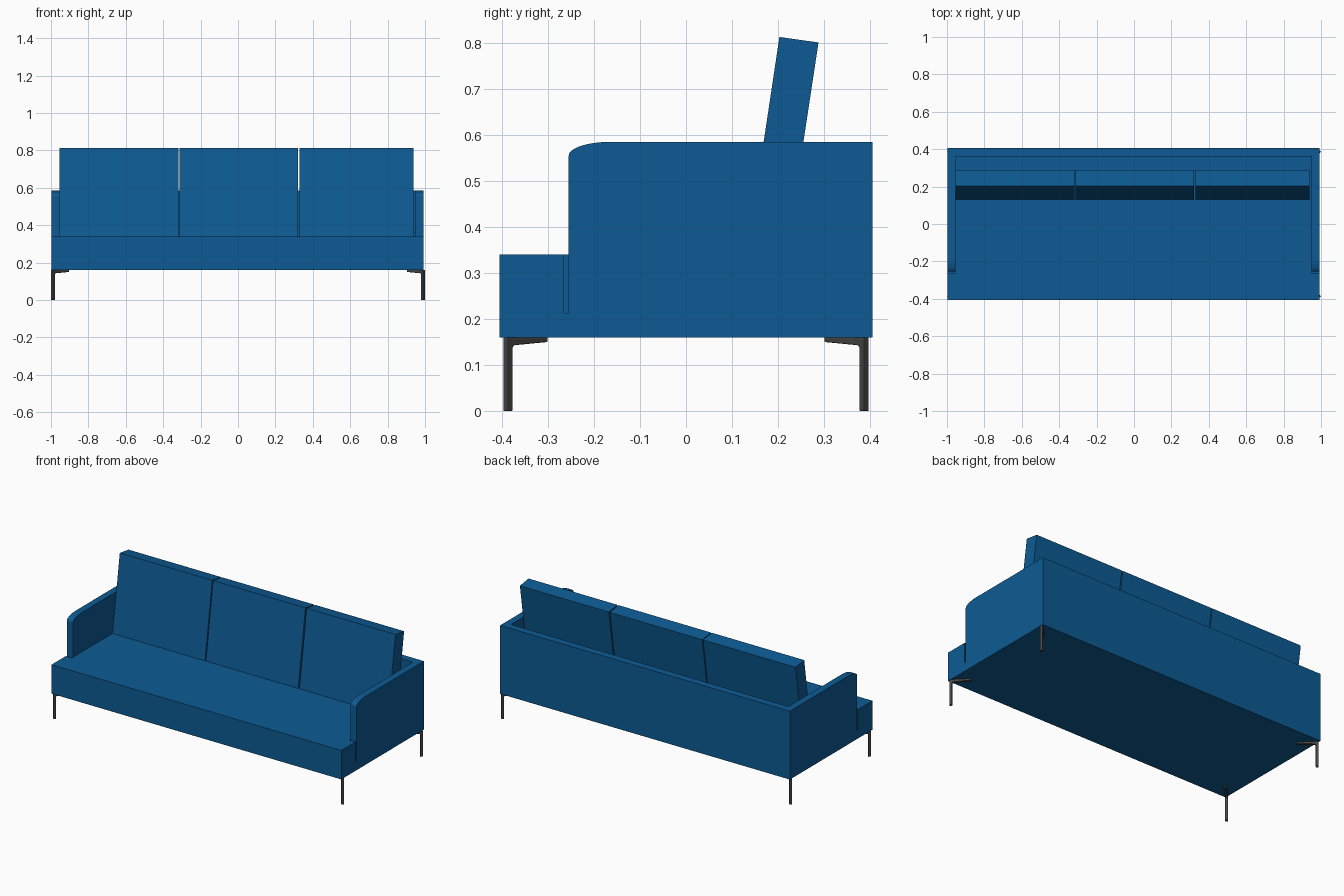
import bpy, math
from mathutils import Matrix, Vector

if "Cube" in bpy.data.objects:
    bpy.data.objects.remove(bpy.data.objects["Cube"])


def material(name, color):
    m = bpy.data.materials.new(name)
    m.diffuse_color = color
    m.use_nodes = True
    m.node_tree.nodes["Principled BSDF"].inputs["Base Color"].default_value = m.diffuse_color
    return m


BLUE = material("blue_fabric", (0.004, 0.105, 0.295, 1))
DARK = material("dark_metal", (0.06, 0.06, 0.06, 1))


def prism(name, profile, x0, x1, mat):
    """Extrude a (y, z) profile, listed counter-clockwise seen from +x, from x0 to x1."""
    n = len(profile)
    verts = [(x, y, z) for x in (x0, x1) for y, z in profile]
    faces = [tuple(reversed(range(n))), tuple(range(n, 2 * n))]
    faces += [(i, (i + 1) % n, n + (i + 1) % n, n + i) for i in range(n)]
    mesh = bpy.data.meshes.new(name)
    mesh.from_pydata(verts, [], faces)
    mesh.materials.append(mat)
    ob = bpy.data.objects.new(name, mesh)
    bpy.context.collection.objects.link(ob)
    return ob


def box(name, x0, x1, y0, y1, z0, z1):
    return prism(name, [(y0, z0), (y1, z0), (y1, z1), (y0, z1)], x0, x1, BLUE)


XL, XR = -0.997, 0.993      # outer sides
IL, IR = -0.955, 0.950      # inner faces of the arms

# Base and T-shaped seat
box("base", XL, XR, -0.405, 0.405, 0.16, 0.213)
box("seat_front", XL, XR, -0.405, -0.265, 0.213, 0.34)
box("seat", IL, IR, -0.265, 0.36, 0.213, 0.34)

# Back panel
box("back_panel", IL, IR, 0.36, 0.405, 0.213, 0.585)

# Arms with a rounded top front corner
curve = [(-0.165 - 0.09 * math.sin(a), 0.555 + 0.03 * math.cos(a))
         for a in (i * math.pi / 16 for i in range(9))]
arm_profile = [(-0.255, 0.213), (0.405, 0.213), (0.405, 0.585)] + curve
prism("left_arm", arm_profile, XL, IL, BLUE)
prism("right_arm", arm_profile, IR, XR, BLUE)

# Three leaning back cushions
cushion = [(0.132, 0.34), (0.218, 0.34), (0.288, 0.801), (0.203, 0.813)]
for side, x0, x1 in (("left", -0.954, -0.319), ("middle", -0.313, 0.321),
                     ("right", 0.329, 0.939)):
    prism(side + "_back_cushion", cushion, x0, x1, BLUE)

# Legs: square posts with a tapering bracket running diagonally inwards
leg_profile = [(0, 0), (0.0155, 0), (0.0155, 0.138), (0.021, 0.143),
               (0.123, 0.150), (0.123, 0.16), (0, 0.16)]
for sx, xn in ((-1, "left"), (1, "right")):
    for sy, yn in ((-1, "front"), (1, "back")):
        leg = prism(f"{yn}_{xn}_leg", leg_profile, -0.00775, 0.00775, DARK)
        inward = math.atan2(-sy, -sx) - math.pi / 2
        leg.data.transform(Matrix.Translation(Vector((sx * 0.9945, sy * 0.3925, 0)))
                           @ Matrix.Rotation(inward, 4, 'Z'))
        bevel = leg.modifiers.new("soft_edges", 'BEVEL')
        bevel.width = 0.002
        bevel.segments = 2
        bevel.limit_method = 'ANGLE'
